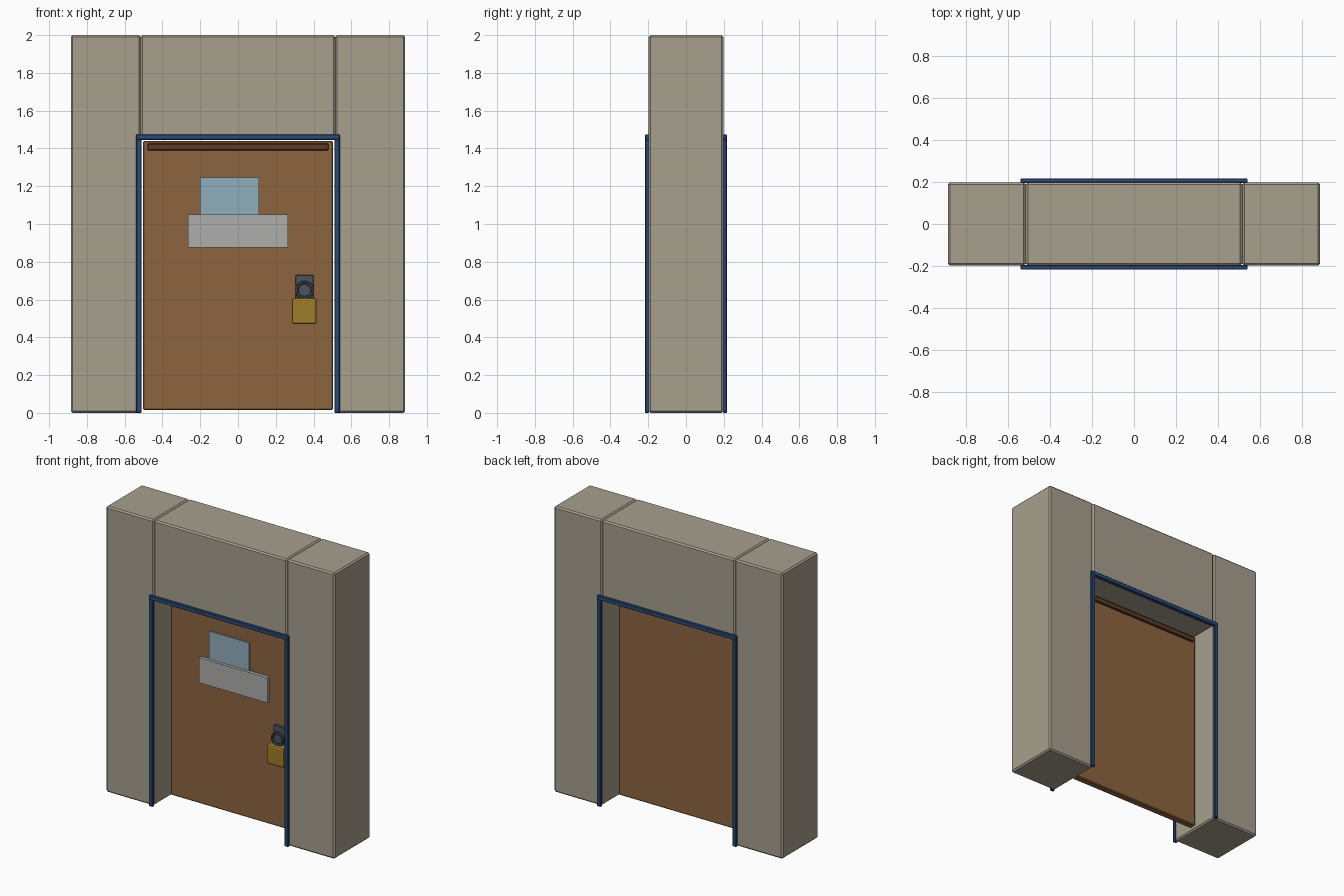
import bpy, bmesh
from mathutils import Vector

if "Cube" in bpy.data.objects:
    bpy.data.objects.remove(bpy.data.objects["Cube"])


def material(name, rgb):
    m = bpy.data.materials.new(name)
    m.diffuse_color = (*rgb, 1)
    m.use_nodes = True
    m.node_tree.nodes["Principled BSDF"].inputs["Base Color"].default_value = m.diffuse_color
    return m


STONE = material("stone", (0.39, 0.35, 0.27))
BLUE = material("blue_paint", (0.02, 0.07, 0.20))
WOOD = material("wood", (0.27, 0.13, 0.05))
DARK_WOOD = material("dark_wood", (0.11, 0.045, 0.02))
PAPER = material("pale_blue", (0.28, 0.42, 0.50))
PLATE = material("sign_grey", (0.42, 0.42, 0.41))
STEEL = material("dark_steel", (0.07, 0.09, 0.11))
BRASS = material("brass", (0.35, 0.20, 0.02))


def box(name, x, y, z, mat, bevel=0.0, segments=1):
    """Box from (min, max) ranges with bevelled edges."""
    bm = bmesh.new()
    bmesh.ops.create_cube(bm, size=1)
    lo, hi = Vector((x[0], y[0], z[0])), Vector((x[1], y[1], z[1]))
    for v in bm.verts:
        v.co = Vector([lo[i] + (v.co[i] + 0.5) * (hi[i] - lo[i]) for i in range(3)])
    if bevel:
        bmesh.ops.bevel(bm, geom=bm.edges[:], offset=bevel, segments=segments,
                        profile=0.5, affect='EDGES')
    mesh = bpy.data.meshes.new(name)
    bm.to_mesh(mesh)
    bm.free()
    mesh.materials.append(mat)
    ob = bpy.data.objects.new(name, mesh)
    bpy.context.collection.objects.link(ob)
    return ob


# Wall: two pillars and a lintel with bevelled joints
D = 0.198
for side, x in (("left", (-0.885, -0.515)), ("right", (0.515, 0.885))):
    box("pillar_" + side, x, (-D, D), (0, 2), STONE, 0.01)
box("lintel", (-0.515, 0.515), (-D, D), (1.45, 2), STONE, 0.01)

# Blue trim around the opening, front and back
for face, y in (("front", (-0.217, -0.195)), ("back", (0.195, 0.217))):
    for side, x in (("left", (-0.54, -0.51)), ("right", (0.51, 0.54))):
        box(f"trim_{face}_{side}", x, y, (0, 1.45), BLUE, 0.004)
    box(f"trim_{face}_top", (-0.54, 0.54), y, (1.445, 1.475), BLUE, 0.004)

# Door leaf with a rail near the top on each face
box("door", (-0.503, 0.503), (-0.025, 0.025), (0.015, 1.44), WOOD, 0.006)
for face, y in (("front", (-0.04, -0.02)), ("back", (0.02, 0.04))):
    box("door_rail_" + face, (-0.48, 0.48), y, (1.39, 1.425), DARK_WOOD, 0.004)

# Notice sheet and blank sign plate
box("notice", (-0.2, 0.11), (-0.034, -0.024), (0.92, 1.245), PAPER)
box("sign_plate", (-0.265, 0.265), (-0.054, -0.03), (0.875, 1.05), PLATE)

# Hasp, ring and padlock
box("hasp", (0.305, 0.4), (-0.045, -0.024), (0.59, 0.73), STEEL, 0.003)
bpy.ops.mesh.primitive_torus_add(major_segments=24, minor_segments=8,
                                 major_radius=0.041, minor_radius=0.009,
                                 location=(0.352, -0.065, 0.65),
                                 rotation=(1.5708, 0, 0))
ring = bpy.context.object
ring.name = "padlock_ring"
ring.data.materials.append(STEEL)
bpy.ops.object.shade_smooth_by_angle()
box("padlock_body", (0.286, 0.416), (-0.092, -0.038), (0.47, 0.608), BRASS, 0.012, 2)
